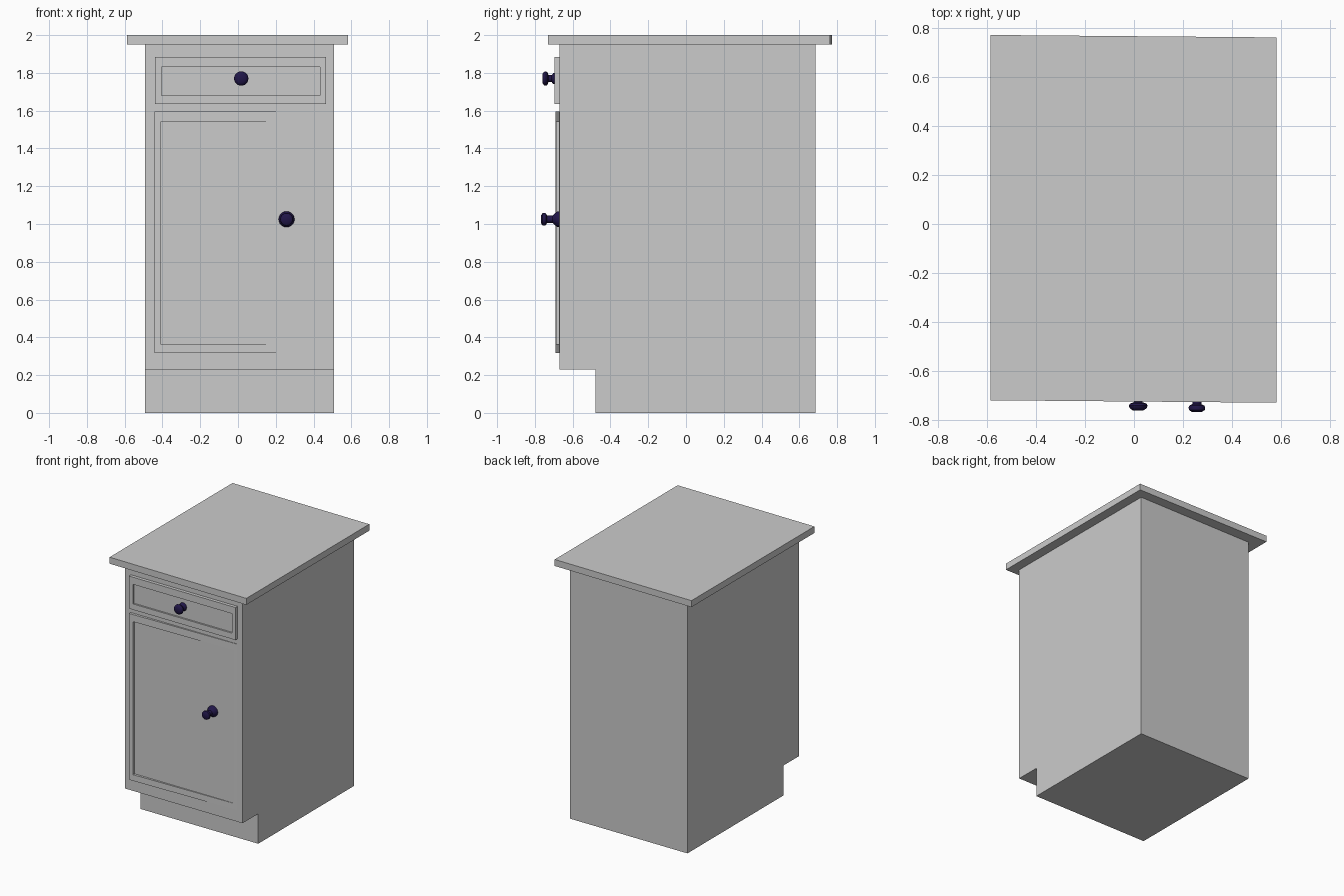
import bpy, bmesh, math

if "Cube" in bpy.data.objects:
    bpy.data.objects.remove(bpy.data.objects["Cube"])

FRONT = -0.67  # front plane of the cabinet body


def finish(name, bm, material=None):
    bmesh.ops.recalc_face_normals(bm, faces=bm.faces)
    mesh = bpy.data.meshes.new(name)
    bm.to_mesh(mesh)
    bm.free()
    obj = bpy.data.objects.new(name, mesh)
    bpy.context.collection.objects.link(obj)
    if material:
        mesh.materials.append(material)
    return obj


def loft(name, rings, material=None):
    """Join equal-length point rings with quads and cap both ends."""
    bm = bmesh.new()
    loops = [[bm.verts.new(p) for p in ring] for ring in rings]
    n = len(loops[0])
    for a, b in zip(loops, loops[1:]):
        for i in range(n):
            j = (i + 1) % n
            bm.faces.new((a[i], a[j], b[j], b[i]))
    bm.faces.new(loops[0])
    bm.faces.new(loops[-1])
    return finish(name, bm, material)


def framed_panel(name, outer, inner, y_left, y_right, y_floor):
    """Front with a raised border; its face may slope from left to right."""
    x_a, x_b = outer[:2]

    def face_y(x):
        return y_left + (y_right - y_left) * (x - x_a) / (x_b - x_a)

    def ring(rect, depth):
        x0, x1, z0, z1 = rect
        return [(x, depth(x), z) for x, z in ((x0, z0), (x1, z0), (x1, z1), (x0, z1))]

    return loft(name, [ring(outer, lambda x: FRONT), ring(outer, face_y),
                       ring(inner, face_y), ring(inner, lambda x: y_floor)])


def knob(name, x, z, y_base, profile, material, sides=24):
    """Turned knob pointing to -y; profile is (radius, distance from base)."""
    rings = []
    for r, d in profile:
        rings.append([(x + r * math.cos(2 * math.pi * i / sides), y_base - d,
                       z + r * math.sin(2 * math.pi * i / sides)) for i in range(sides)])
    obj = loft(name, rings, material)
    bpy.ops.object.select_all(action='DESELECT')
    obj.select_set(True)
    bpy.context.view_layer.objects.active = obj
    bpy.ops.object.shade_smooth_by_angle(angle=math.radians(40))
    return obj


# Body: side profile with the toe-kick notch, extruded across
side = [(-0.48, 0), (0.685, 0), (0.685, 1.95), (FRONT, 1.95), (FRONT, 0.23), (-0.48, 0.23)]
loft("cabinet_body", [[(x, y, z) for y, z in side] for x in (-0.492, 0.508)])

# Worktop, very slightly out of square
corners = [(-0.587, -0.72), (0.582, -0.73), (0.582, 0.762), (-0.587, 0.772)]
loft("worktop", [[(x, y, z) for x, y in corners] for z in (1.95, 2.0)])

# Drawer front with sunken panel
framed_panel("drawer_front", (-0.44, 0.465, 1.635, 1.885),
             (-0.405, 0.435, 1.68, 1.83), -0.695, -0.695, -0.682)

# Door with a face that slopes back to the right
framed_panel("door", (-0.443, 0.465, 0.318, 1.595),
             (-0.41, 0.435, 0.365, 1.54), -0.69, -0.673, -0.671)

# Knobs
navy = bpy.data.materials.new("dark_navy")
navy.diffuse_color = (0.015, 0.008, 0.065, 1)
navy.use_nodes = True
navy.node_tree.nodes["Principled BSDF"].inputs["Base Color"].default_value = navy.diffuse_color
knob("drawer_knob", 0.017, 1.77, -0.69,
     [(0.031, 0), (0.029, 0.012), (0.018, 0.022), (0.018, 0.038), (0.034, 0.044),
      (0.038, 0.052), (0.035, 0.062), (0.022, 0.071)], navy)
knob("door_knob", 0.257, 1.025, -0.67,
     [(0.042, 0), (0.040, 0.012), (0.031, 0.024), (0.019, 0.036), (0.019, 0.066),
      (0.031, 0.072), (0.034, 0.08), (0.032, 0.09), (0.02, 0.098)], navy)
